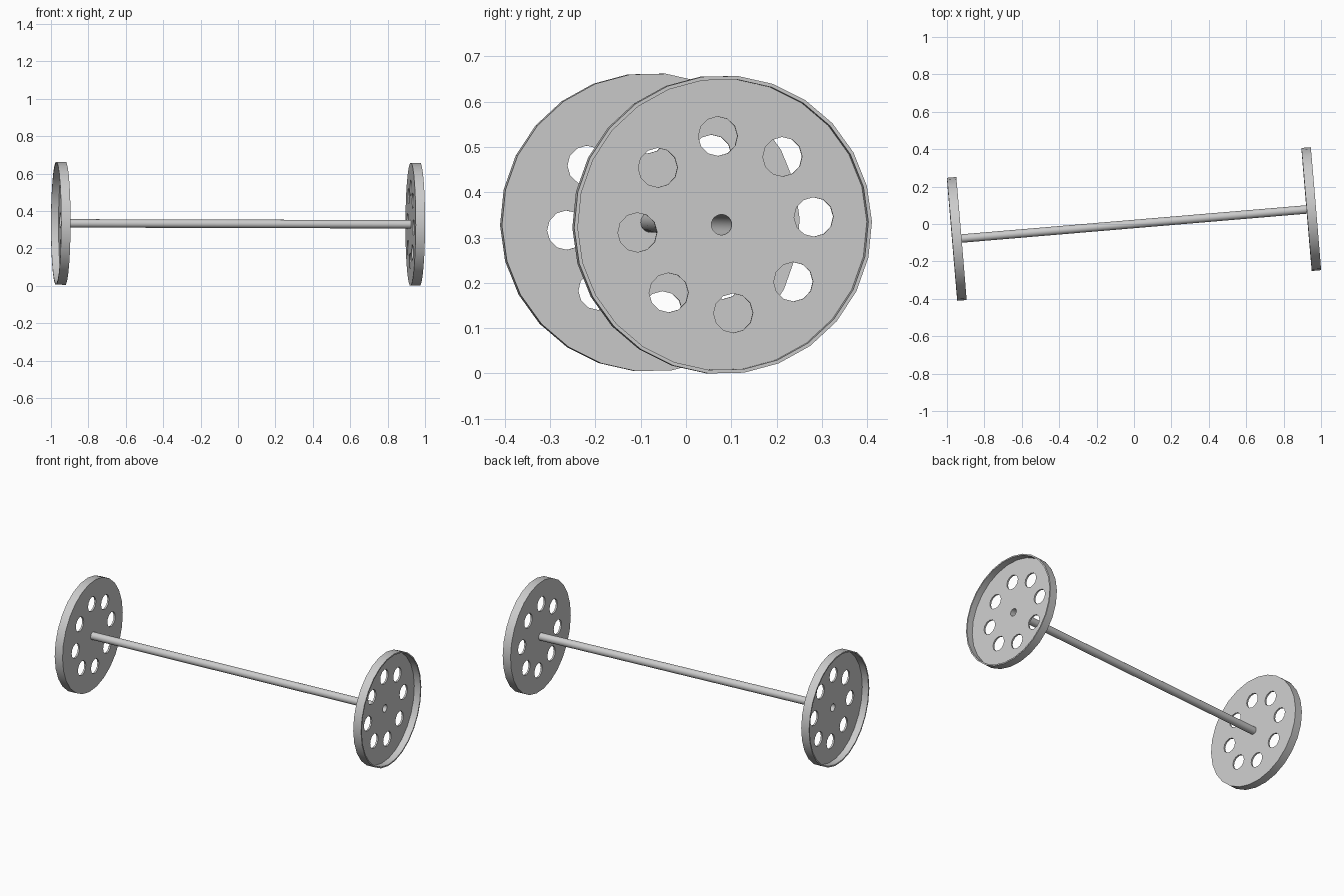
import bpy, bmesh, math
from mathutils import Matrix, Vector

cube = bpy.data.objects.get("Cube")
if cube:
    bpy.data.objects.remove(cube, do_unlink=True)

SIDES = 26
WHEEL_R, RIM_INNER_R, AXLE_R = 0.33, 0.322, 0.0225
INNER_X, WIDTH, FLOOR = 0.926, 0.05, 0.01
PHASE = math.radians(1.2)
# Whole assembly is turned slightly and leans a touch to one side
POSE = (Matrix.Translation((0, 0, 0.331)) @ Matrix.Rotation(0.084, 4, 'Z')
        @ Matrix.Rotation(0.0027, 4, 'Y'))

grey = bpy.data.materials.new("light_grey")
grey.use_nodes = True
colour = (0.6, 0.6, 0.6, 1)
grey.diffuse_color = colour
grey.node_tree.nodes["Principled BSDF"].inputs["Base Color"].default_value = colour


def make_object(name, bm):
    mesh = bpy.data.meshes.new(name)
    bm.to_mesh(mesh)
    bm.free()
    mesh.materials.append(grey)
    obj = bpy.data.objects.new(name, mesh)
    bpy.context.collection.objects.link(obj)
    obj.matrix_world = POSE
    return obj


def smooth(obj):
    bpy.ops.object.select_all(action='DESELECT')
    obj.select_set(True)
    bpy.context.view_layer.objects.active = obj
    bpy.ops.object.shade_smooth_by_angle(angle=math.radians(31))


def x_cylinder(bm, radius, length, centre, sides, capped):
    place = (Matrix.Translation(centre) @ Matrix.Rotation(PHASE, 4, 'X')
             @ Matrix.Rotation(math.pi / 2, 4, 'Y'))
    bmesh.ops.create_cone(bm, cap_ends=capped, segments=sides, radius1=radius,
                          radius2=radius, depth=length, matrix=place)


def wheel(name, side):
    # Shallow pan with a thin rim, open towards the outside
    profile = [(AXLE_R, 0), (WHEEL_R, 0), (WHEEL_R, WIDTH),
               (RIM_INNER_R, WIDTH), (RIM_INNER_R, FLOOR), (AXLE_R, FLOOR)]
    bm = bmesh.new()
    turn = Matrix.Rotation(PHASE, 3, 'X')
    verts = [bm.verts.new(turn @ Vector((side * (INNER_X + h), r, 0))) for r, h in profile]
    edges = [bm.edges.new((v, verts[i - 1])) for i, v in enumerate(verts)]
    bmesh.ops.spin(bm, geom=verts + edges, cent=(0, 0, 0), axis=(1, 0, 0),
                   angle=math.tau, steps=SIDES, use_duplicate=False)
    bmesh.ops.remove_doubles(bm, verts=bm.verts[:], dist=0.0001)
    bmesh.ops.recalc_face_normals(bm, faces=bm.faces[:])
    obj = make_object(name, bm)

    # Ring of eight lightening holes, slightly off centre
    bm = bmesh.new()
    for i in range(8):
        a = math.radians(5) + i * math.tau / 8
        centre = (side * INNER_X, 0.009 + 0.196 * math.cos(a), 0.196 * math.sin(a))
        x_cylinder(bm, 0.0435, 0.06, centre, 12, True)
    bmesh.ops.recalc_face_normals(bm, faces=bm.faces[:])
    cutter = make_object(name + "_hole_cutter", bm)
    cutter.hide_render = True

    bpy.context.view_layer.objects.active = obj
    cut = obj.modifiers.new("holes", 'BOOLEAN')
    cut.operation = 'DIFFERENCE'
    cut.solver = 'EXACT'
    cut.object = cutter
    bpy.ops.object.modifier_apply(modifier=cut.name)
    bpy.data.objects.remove(cutter, do_unlink=True)
    smooth(obj)


wheel("left_wheel", 1)
wheel("right_wheel", -1)

# Hollow axle tube between the wheels
bm = bmesh.new()
x_cylinder(bm, AXLE_R, 2 * INNER_X, (0, 0, 0), SIDES, False)
smooth(make_object("axle", bm))
